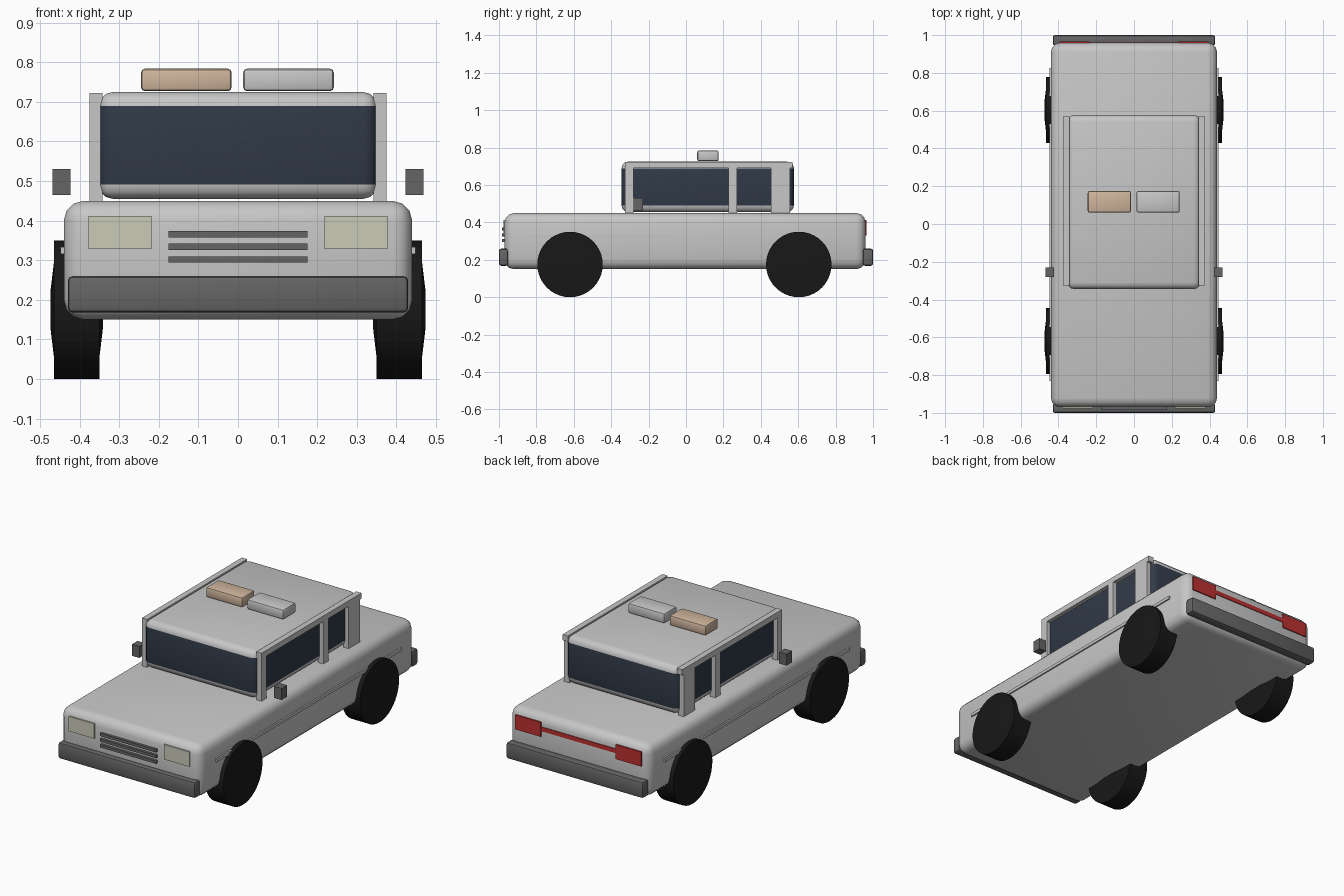
import bpy, bmesh, math
from mathutils import Matrix

if "Cube" in bpy.data.objects:
    bpy.data.objects.remove(bpy.data.objects["Cube"])


def material(name, r, g, b):
    m = bpy.data.materials.new(name)
    m.diffuse_color = (r, g, b, 1)
    m.use_nodes = True
    m.node_tree.nodes["Principled BSDF"].inputs["Base Color"].default_value = m.diffuse_color
    return m


PAINT = material("light_grey_paint", 0.57, 0.57, 0.57)
DARK = material("dark_grey_plastic", 0.13, 0.13, 0.13)
RUBBER = material("black_rubber", 0.009, 0.009, 0.009)
GLASS = material("dark_blue_glass", 0.03, 0.042, 0.065)
LAMP = material("pale_yellow_lamp", 0.6, 0.6, 0.48)
RED = material("red_lamp", 0.5, 0.03, 0.03)
AMBER = material("pale_orange_lamp", 0.62, 0.46, 0.33)


def finish(name, bm, mats, smooth=True):
    bmesh.ops.recalc_face_normals(bm, faces=bm.faces)
    me = bpy.data.meshes.new(name)
    bm.to_mesh(me)
    bm.free()
    for m in mats:
        me.materials.append(m)
    ob = bpy.data.objects.new(name, me)
    bpy.context.collection.objects.link(ob)
    if smooth:
        bpy.ops.object.select_all(action='DESELECT')
        ob.select_set(True)
        bpy.context.view_layer.objects.active = ob
        bpy.ops.object.shade_smooth_by_angle(angle=math.radians(35))
    return ob


def add_box(bm, x, y, z):
    """Box from (low, high) ranges along each axis."""
    size = [r[1] - r[0] for r in (x, y, z)]
    mid = [(r[1] + r[0]) / 2 for r in (x, y, z)]
    mat = Matrix.Translation(mid) @ Matrix.Diagonal((*size, 1))
    bmesh.ops.create_cube(bm, size=1, matrix=mat)


def box(name, x, y, z, mats, bevel=0, segments=2, rule=None):
    bm = bmesh.new()
    add_box(bm, x, y, z)
    if bevel:
        bmesh.ops.bevel(bm, geom=bm.edges[:], offset=bevel, segments=segments,
                        profile=0.5, affect='EDGES')
    bm.normal_update()
    if rule:
        for f in bm.faces:
            f.material_index = rule(f)
    return finish(name, bm, mats, smooth=bevel > 0)


# Body shell
box("body", (-0.44, 0.44), (-0.97, 0.96), (0.15, 0.45), [PAINT], 0.05, 3)

# Cabin: upright band is glass, roof and base edges are painted
box("cabin", (-0.352, 0.352), (-0.345, 0.577), (0.455, 0.725), [PAINT, GLASS],
    0.036, 3, lambda f: 1 if abs(f.normal.z) < 0.1 else 0)

# Roof light blocks
box("roof_light_amber", (-0.245, -0.016), (0.06, 0.175), (0.727, 0.784), [AMBER], 0.01)
box("roof_light_grey", (0.013, 0.242), (0.06, 0.175), (0.727, 0.784), [PAINT], 0.01)

# Bumpers
for name, y in (("front_bumper", (-1.0, -0.95)), ("rear_bumper", (0.945, 1.0))):
    box(name, (-0.43, 0.43), y, (0.168, 0.26), [DARK], 0.012)

# Grille bars
for i in range(3):
    z = 0.302 + 0.032 * i
    box(f"grille_bar_{i + 1}", (-0.176, 0.176), (-0.985, -0.965),
        (z - 0.008, z + 0.008), [DARK])

# Tail light strip between the rear lamps
box("tail_light_strip", (-0.24, 0.24), (0.958, 0.964), (0.362, 0.386), [RED])


def wheel(name, side, y):
    # Lathe profile: (radius, x), with a slightly domed hub on both faces
    profile = [(0, 0.341), (0.045, 0.341), (0.12, 0.35), (0.175, 0.35),
               (0.175, 0.465), (0.12, 0.465), (0.045, 0.474), (0, 0.474)]
    bm = bmesh.new()
    verts = [bm.verts.new((x * side, y, 0.175 + r)) for r, x in profile]
    edges = [bm.edges.new(p) for p in zip(verts, verts[1:])]
    bmesh.ops.spin(bm, geom=verts + edges, cent=(0, y, 0.175), axis=(1, 0, 0),
                   angle=2 * math.pi, steps=40)
    bmesh.ops.remove_doubles(bm, verts=bm.verts, dist=1e-4)
    finish(name, bm, [RUBBER])


def span(side, a, b):
    return tuple(sorted((side * a, side * b)))


for label, s in (("right", 1), ("left", -1)):
    # Wheels
    wheel(f"front_wheel_{label}", s, -0.62)
    wheel(f"rear_wheel_{label}", s, 0.603)

    # Side frame: roof rail and three pillars around the side windows
    bm = bmesh.new()
    fx = span(s, 0.342, 0.375)
    add_box(bm, fx, (-0.325, 0.57), (0.69, 0.722))
    for y in ((-0.325, -0.282), (0.228, 0.273), (0.455, 0.555)):
        add_box(bm, fx, y, (0.448, 0.69))
    finish(f"window_frame_{label}", bm, [PAINT], smooth=False)

    # Door mirror, side trim, headlight and tail light
    box(f"mirror_{label}", span(s, 0.423, 0.469), (-0.28, -0.23), (0.465, 0.53), [DARK])
    box(f"side_trim_{label}", span(s, 0.435, 0.448), (-0.83, 0.825), (0.316, 0.333), [PAINT])
    box(f"headlight_{label}", span(s, 0.218, 0.378), (-0.976, -0.968), (0.328, 0.412), [LAMP])
    box(f"tail_light_{label}", span(s, 0.235, 0.395), (0.958, 0.966), (0.33, 0.412), [RED])
